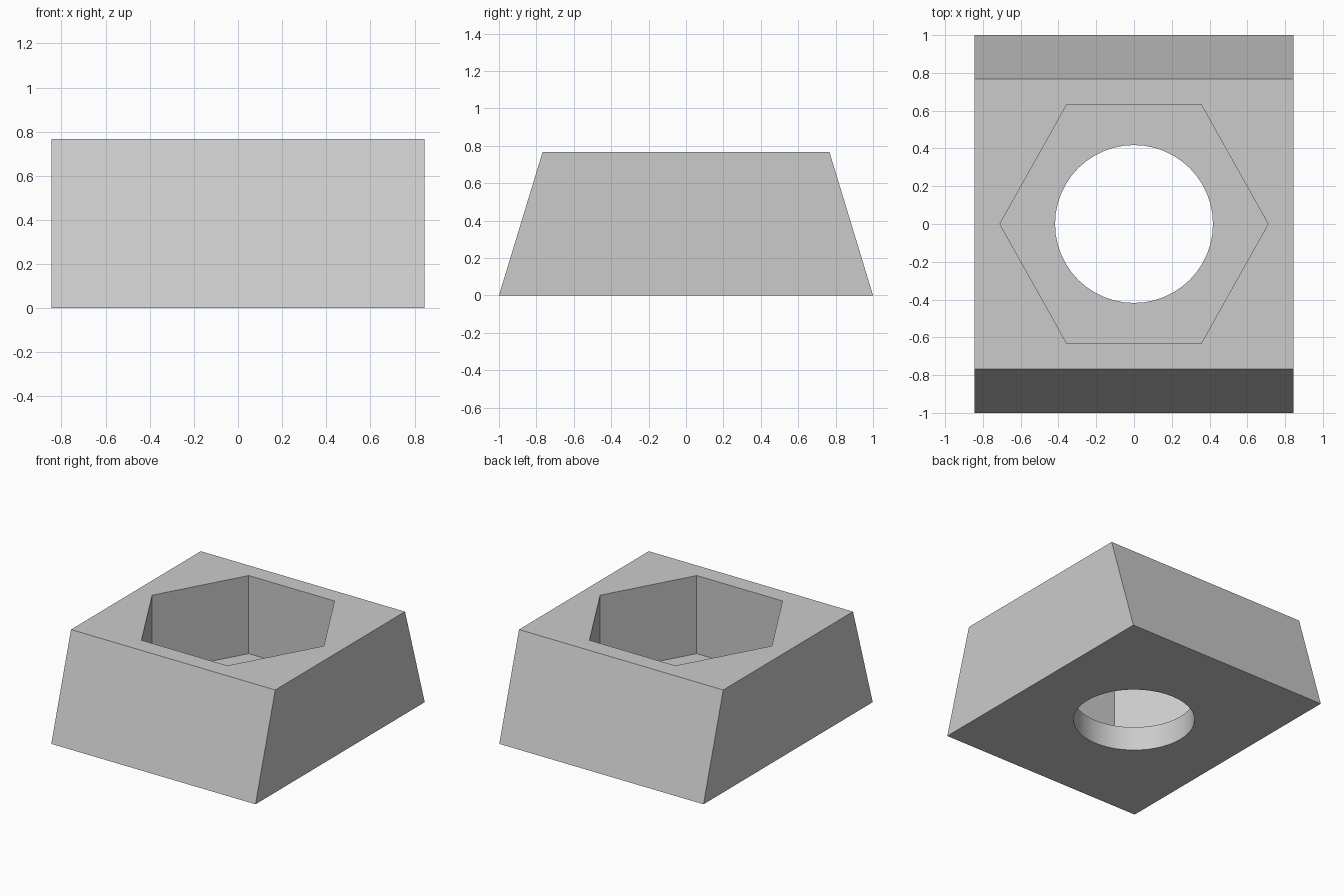
import bpy
import bmesh
from mathutils import Matrix

HEIGHT = 0.766
HALF_X = 0.845
HALF_Y_TOP = 0.767
POCKET_FLOOR = 0.182

default_cube = bpy.data.objects.get("Cube")
if default_cube:
    bpy.data.objects.remove(default_cube, do_unlink=True)


def make_object(name, bm):
    bmesh.ops.recalc_face_normals(bm, faces=bm.faces)
    mesh = bpy.data.meshes.new(name)
    bm.to_mesh(mesh)
    bm.free()
    obj = bpy.data.objects.new(name, mesh)
    bpy.context.collection.objects.link(obj)
    return obj


def prism_cutter(name, sides, radius, z_low, z_high, stretch_y=1.0):
    """Upright prism with its first corner on the x axis."""
    bm = bmesh.new()
    base = bmesh.ops.create_circle(bm, cap_ends=True, segments=sides, radius=radius)
    corner = max(base["verts"], key=lambda v: v.co.y)
    turn = corner.co.xy.angle_signed((1, 0)) if sides > 6 else 0
    if sides == 6 and abs(corner.co.x) < 0.01:
        turn = 3.14159265 / 2
    bmesh.ops.rotate(bm, verts=bm.verts, matrix=Matrix.Rotation(turn, 3, "Z"))
    bmesh.ops.scale(bm, verts=bm.verts, vec=(1, stretch_y, 1))
    bmesh.ops.translate(bm, verts=bm.verts, vec=(0, 0, z_low))
    wall = bmesh.ops.extrude_face_region(bm, geom=bm.faces[:])
    top = [g for g in wall["geom"] if isinstance(g, bmesh.types.BMVert)]
    bmesh.ops.translate(bm, verts=top, vec=(0, 0, z_high - z_low))
    cutter = make_object(name, bm)
    cutter.hide_render = True
    return cutter


# Tapered block: a trapezoid profile swept along x
bm = bmesh.new()
profile = [(-1, 0), (1, 0), (HALF_Y_TOP, HEIGHT), (-HALF_Y_TOP, HEIGHT)]
end = bm.faces.new([bm.verts.new((-HALF_X, y, z)) for y, z in profile])
swept = bmesh.ops.extrude_face_region(bm, geom=[end])
far_end = [g for g in swept["geom"] if isinstance(g, bmesh.types.BMVert)]
bmesh.ops.translate(bm, verts=far_end, vec=(2 * HALF_X, 0, 0))
block = make_object("tapered_block", bm)

# Plain grey finish
grey = bpy.data.materials.new("plain_grey")
grey.use_nodes = True
colour = (0.6, 0.6, 0.6, 1)
grey.diffuse_color = colour
grey.node_tree.nodes["Principled BSDF"].inputs["Base Color"].default_value = colour
block.data.materials.append(grey)

# Hexagonal pocket from above, round hole right through
cutters = [
    prism_cutter("hex_pocket_cutter", 6, 0.71, POCKET_FLOOR, 1, stretch_y=1.03),
    prism_cutter("round_hole_cutter", 48, 0.418, -0.2, 0.5),
]
bpy.ops.object.select_all(action="DESELECT")
block.select_set(True)
bpy.context.view_layer.objects.active = block
for cutter in cutters:
    cut = block.modifiers.new(cutter.name, "BOOLEAN")
    cut.operation = "DIFFERENCE"
    cut.solver = "EXACT"
    cut.object = cutter
    bpy.ops.object.modifier_apply(modifier=cut.name)
    bpy.data.objects.remove(cutter, do_unlink=True)

# Smooth hole wall, crisp edges elsewhere
bpy.ops.object.shade_smooth_by_angle(angle=0.5)
